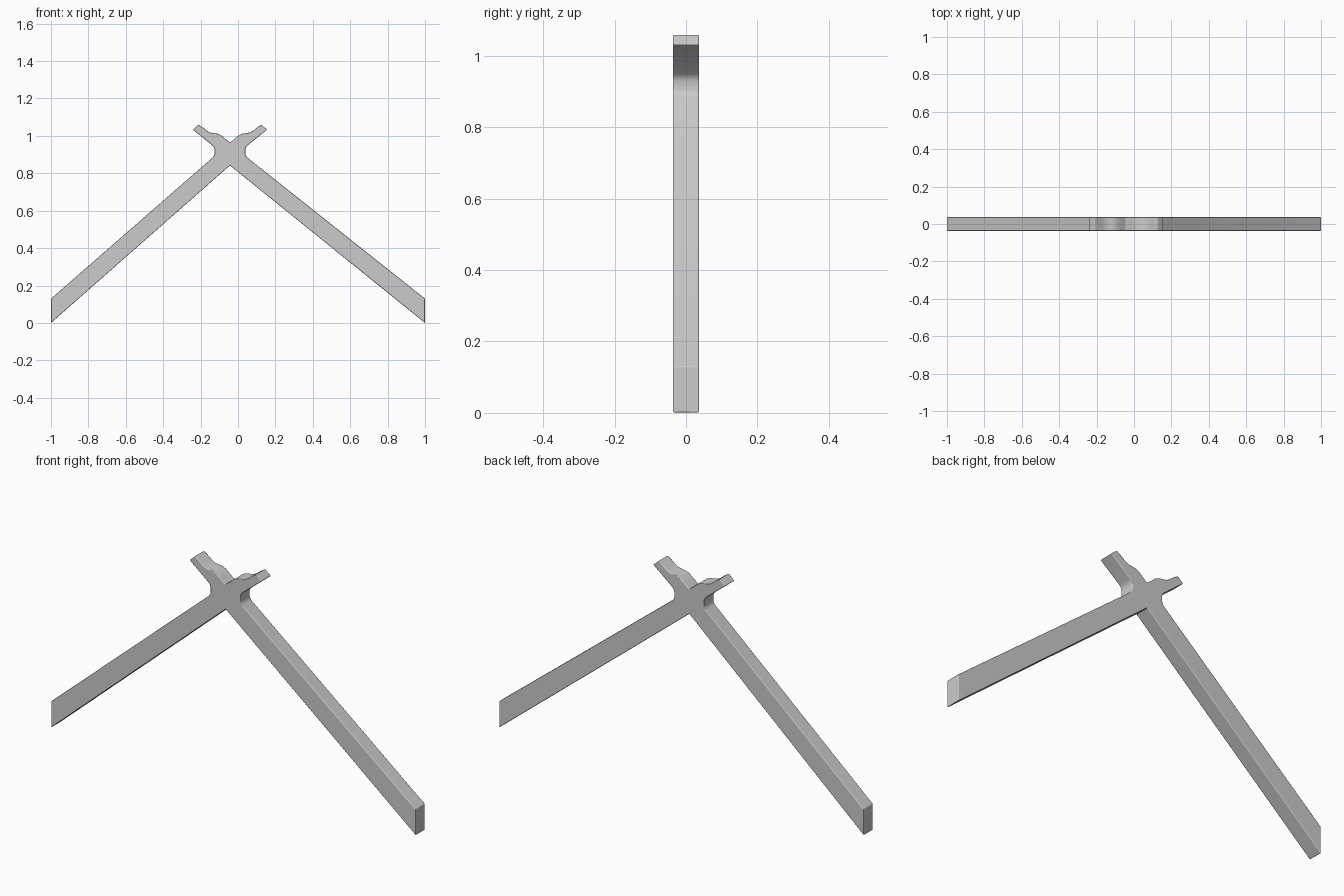
import bpy, bmesh

if "Cube" in bpy.data.objects:
    bpy.data.objects.remove(bpy.data.objects["Cube"])

CX = -0.043      # centre line of the crossing head
HALF = 0.037     # half thickness in y

# Half outline of the forked head: (offset from centre line, z), valley to waist
head = [(0.028, 0.987), (0.048, 1.004), (0.066, 1.012), (0.088, 1.015),
        (0.108, 1.019), (0.124, 1.028), (0.145, 1.045), (0.168, 1.06),
        (0.198, 1.033), (0.095, 0.950), (0.087, 0.941), (0.083, 0.929),
        (0.083, 0.904), (0.086, 0.893), (0.093, 0.884)]

# Full outline: valley, right fork and leg, inner apex, left leg and fork
outline = [(CX, 0.965)]
outline += [(CX + d, z) for d, z in head]
outline += [(1.0, 0.13), (1.0, 0.0), (CX, 0.842), (-1.0, 0.0), (-1.0, 0.13)]
outline += [(CX - d, z) for d, z in reversed(head)]

# Extrude the outline through the thickness
bm = bmesh.new()
face = bm.faces.new([bm.verts.new((x, -HALF, z)) for x, z in outline])
res = bmesh.ops.extrude_face_region(bm, geom=[face])
moved = [g for g in res["geom"] if isinstance(g, bmesh.types.BMVert)]
bmesh.ops.translate(bm, verts=moved, vec=(0, 2 * HALF, 0))
bmesh.ops.recalc_face_normals(bm, faces=bm.faces)
mesh = bpy.data.meshes.new("rafter_frame")
bm.to_mesh(mesh)
bm.free()

frame = bpy.data.objects.new("rafter_frame", mesh)
bpy.context.collection.objects.link(frame)
bpy.context.view_layer.objects.active = frame
frame.select_set(True)
bpy.ops.object.shade_smooth_by_angle(angle=0.6)

# Softly worn long edges
bevel = frame.modifiers.new("soft_edges", 'BEVEL')
bevel.width = 0.004
bevel.segments = 2
bevel.limit_method = 'ANGLE'
bevel.angle_limit = 0.7
bevel.harden_normals = True
